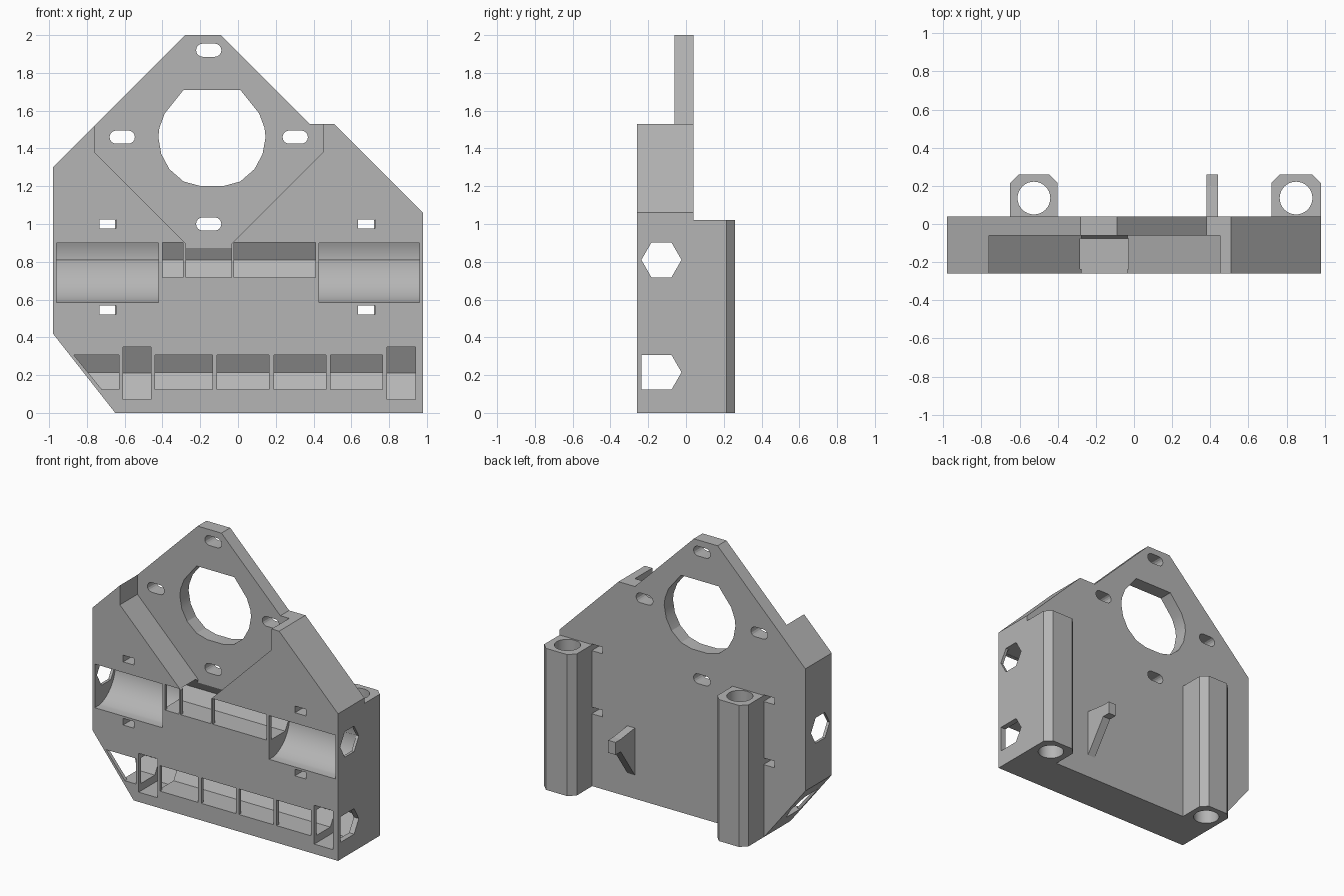
import bpy, bmesh, math
from mathutils import Vector

cube = bpy.data.objects.get("Cube")
if cube:
    bpy.data.objects.remove(cube, do_unlink=True)

grey = bpy.data.materials.new("plain grey")
grey.use_nodes = True
colour = (0.46, 0.46, 0.46, 1)
grey.diffuse_color = colour
grey.node_tree.nodes["Principled BSDF"].inputs["Base Color"].default_value = colour

# Each axis maps a 2D profile point plus a depth to 3D
MAPS = {
    "x": lambda a, b, d: (d, a, b),   # profile in y, z
    "y": lambda a, b, d: (a, d, b),   # profile in x, z
    "z": lambda a, b, d: (a, b, d),   # profile in x, y
}


def prism(name, axis, points, start, end):
    """Extrude a closed profile along an axis."""
    bm = bmesh.new()
    place = MAPS[axis]
    face = bm.faces.new([bm.verts.new(place(a, b, start)) for a, b in points])
    grown = bmesh.ops.extrude_face_region(bm, geom=[face])["geom"]
    shift = Vector(place(0, 0, end - start))
    bmesh.ops.translate(bm, vec=shift, verts=[v for v in grown if isinstance(v, bmesh.types.BMVert)])
    bmesh.ops.recalc_face_normals(bm, faces=bm.faces)
    mesh = bpy.data.meshes.new(name)
    bm.to_mesh(mesh)
    bm.free()
    mesh.materials.append(grey)
    obj = bpy.data.objects.new(name, mesh)
    bpy.context.collection.objects.link(obj)
    return obj


def cut(target, axis, points, start, end):
    """Subtract a prism from the target."""
    cutter = prism("cutter", axis, points, start, end)
    cutter.hide_render = True
    mod = target.modifiers.new("cut", "BOOLEAN")
    mod.operation, mod.solver, mod.object = "DIFFERENCE", "EXACT", cutter
    bpy.context.view_layer.update()
    graph = bpy.context.evaluated_depsgraph_get()
    result = bpy.data.meshes.new_from_object(target.evaluated_get(graph))
    target.modifiers.clear()
    target.data = result
    bpy.data.objects.remove(cutter, do_unlink=True)


def rect(x0, x1, z0, z1):
    return [(x0, z0), (x1, z0), (x1, z1), (x0, z1)]


def arc(cx, cy, r, a0, a1, n):
    steps = [math.radians(a0 + (a1 - a0) * i / n) for i in range(n + 1)]
    return [(cx + r * math.cos(t), cy + r * math.sin(t)) for t in steps]


def hexagon(zc, half):
    r = half * 2 / math.sqrt(3)
    return arc(ROD_Y, zc, r, 0, 300, 5)


def open_hex(zc, half, front):
    """Half hexagon at the back with a straight run to the front."""
    r = half * 2 / math.sqrt(3)
    return [(front, zc - half), (ROD_Y + r / 2, zc - half), (ROD_Y + r, zc),
            (ROD_Y + r / 2, zc + half), (front, zc + half)]


FRONT, PLATE, BACK, ROD_Y = -0.26, -0.06, 0.04, -0.13
UPPER, LOWER, HALF = 0.81, 0.215, 0.092
OUT = FRONT - 0.1
BAR = FRONT + 0.025

# Main body
body = prism("carriage_body", "y", [
    (-0.98, 0.42), (-0.65, 0), (0.98, 0), (0.98, 1.06), (0.51, 1.53),
    (0.38, 1.53), (-0.09, 2.0), (-0.28, 2.0), (-0.98, 1.30)], FRONT, BACK)

# Recess in front of the motor plate
cut(body, "y", [(-0.76, 2.2), (-0.76, 1.38), (-0.275, 0.895), (-0.275, 0.84),
                (-0.035, 0.84), (-0.035, 0.895), (0.45, 1.38), (0.45, 2.2)], OUT, PLATE)

# Motor opening: rounded below, flat on top
half_ring = [(0.065, -0.258), (0.15, -0.235), (0.225, -0.17), (0.268, -0.09),
             (0.284, 0), (0.278, 0.05), (0.25, 0.125), (0.15, 0.25)]
ring = half_ring + [(-a, b) for a, b in reversed(half_ring)]
cut(body, "y", [(a - 0.138, b + 1.46) for a, b in ring], OUT, 0.2)

# Rounded screw slots around the opening
for dx, dz in [(0, 0.46), (0, -0.46), (0.458, 0), (-0.458, 0)]:
    cx, cz = dx - 0.155, dz + 1.46
    cut(body, "y", arc(cx + 0.032, cz, 0.035, -90, 90, 8)
        + arc(cx - 0.032, cz, 0.035, 90, 270, 8), OUT, 0.2)

# Strap slots
for cx in (-0.69, 0.68):
    for cz in (1.0, 0.545):
        cut(body, "y", rect(cx - 0.044, cx + 0.044, cz - 0.024, cz + 0.024), OUT, 0.2)

# Rod channels running the full width
cut(body, "x", hexagon(UPPER, HALF), -1.2, 1.2)
cut(body, "x", open_hex(UPPER, HALF, BAR), -0.95, 0.95)
cut(body, "x", open_hex(LOWER, HALF, BAR), -1.2, 1.2)

# Front windows between the thin bars
for x0, x1 in [(-0.40, -0.29), (-0.275, -0.035), (-0.02, 0.41)]:
    cut(body, "x", open_hex(UPPER, HALF, OUT), x0, x1)
for x0, x1 in [(-0.44, -0.135), (-0.11, 0.165), (0.19, 0.465), (0.49, 0.765)]:
    cut(body, "x", open_hex(LOWER, HALF, OUT), x0, x1)
cut(body, "y", [(-0.87, 0.307), (-0.72, 0.123), (-0.63, 0.123), (-0.63, 0.307)], OUT, BAR + 0.02)

# Nut pockets
for x0, x1 in [(-0.61, -0.46), (0.79, 0.94)]:
    cut(body, "x", open_hex(0.21, 0.14, OUT), x0, x1)

# Curved bearing pockets
top = math.degrees(math.asin(0.09 / 0.23))
low = math.degrees(math.asin(-0.225 / 0.23))
pocket = [(OUT, 0.585)] + arc(-0.255, UPPER, 0.23, low, top, 24) + [(OUT, 0.90)]
for x0, x1 in [(-0.96, -0.42), (0.43, 0.96)]:
    cut(body, "x", pocket, x0, x1)

# Vertical rod towers on the back
for name, x0, x1 in [("right_rod_tower", -0.65, -0.40), ("left_rod_tower", 0.72, 0.98)]:
    c = 0.045
    tower = prism(name, "z", [(x0, BACK), (x1, BACK), (x1, 0.26 - c), (x1 - c, 0.26),
                              (x0 + c, 0.26), (x0, 0.26 - c)], 0, 1.02)
    cut(tower, "z", arc((x0 + x1) / 2, 0.136, 0.086, 0, 348.75, 31), -0.2, 1.2)

# Switch tab on the back
prism("back_tab", "x", [(BACK, 0.51), (0.2, 0.49), (0.26, 0.49), (0.26, 0.40),
                        (0.2, 0.40), (BACK, 0.17)], 0.38, 0.44)

# Smooth the curved walls, keep the edges sharp
bpy.ops.object.select_all(action="DESELECT")
for obj in bpy.context.collection.objects:
    if obj.type == "MESH" and (obj == body or "tower" in obj.name):
        obj.select_set(True)
        bpy.context.view_layer.objects.active = obj
bpy.ops.object.shade_smooth_by_angle(angle=math.radians(20))
